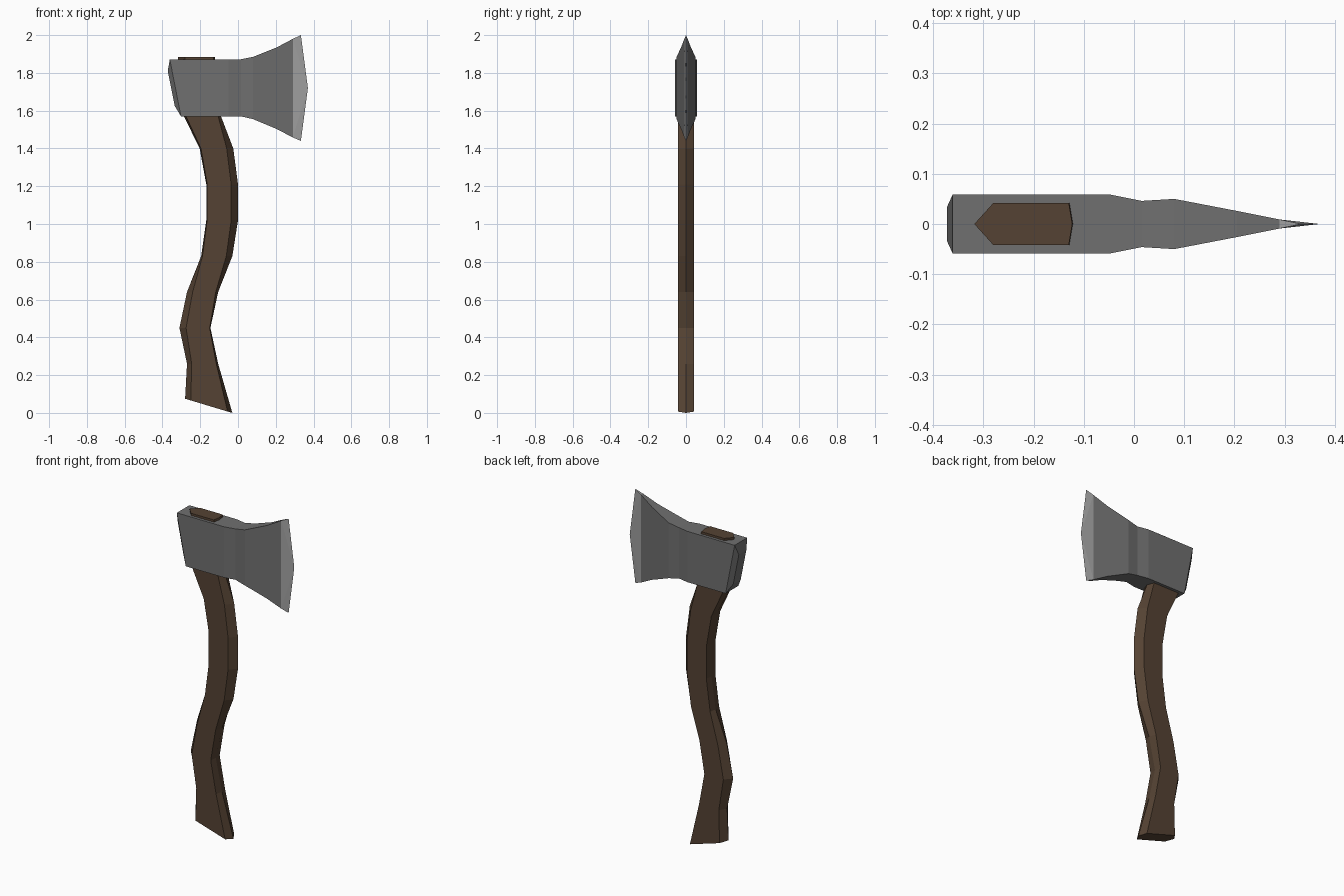
import bpy, bmesh

if "Cube" in bpy.data.objects:
    bpy.data.objects.remove(bpy.data.objects["Cube"])


def material(name, rgb):
    m = bpy.data.materials.new(name)
    m.diffuse_color = (*rgb, 1)
    m.use_nodes = True
    m.node_tree.nodes["Principled BSDF"].inputs["Base Color"].default_value = m.diffuse_color
    return m


def finish(name, bm, *mats):
    bmesh.ops.recalc_face_normals(bm, faces=bm.faces)
    me = bpy.data.meshes.new(name)
    bm.to_mesh(me)
    bm.free()
    for m in mats:
        me.materials.append(m)
    ob = bpy.data.objects.new(name, me)
    bpy.context.collection.objects.link(ob)
    return ob


def loft(bm, rings):
    """Bridge successive rings of points with quads; returns vertex rings."""
    rings = [[bm.verts.new(p) for p in r] for r in rings]
    for a, b in zip(rings, rings[1:]):
        n = len(a)
        for i in range(n):
            j = (i + 1) % n
            bm.faces.new((a[i], a[j], b[j], b[i]))
    return rings


wood = material("wood", (0.09, 0.055, 0.033))
steel = material("steel", (0.16, 0.16, 0.16))
edge_steel = material("edge_steel", (0.36, 0.36, 0.36))

# Handle: six-sided sections (z, back ridge, back flat, front flat, front ridge)
sections = [
    (0.26, -0.27, -0.245, -0.115, -0.105),
    (0.45, -0.31, -0.275, -0.150, -0.146),
    (0.64, -0.27, -0.240, -0.118, -0.105),
    (0.83, -0.195, -0.188, -0.062, -0.030),
    (1.02, -0.168, -0.163, -0.036, 0.0),
    (1.21, -0.168, -0.163, -0.036, 0.0),
    (1.40, -0.203, -0.196, -0.060, -0.025),
    (1.57, -0.286, -0.275, -0.105, -0.090),
    (1.885, -0.318, -0.280, -0.130, -0.123),
]


def hexagon(xs, zs, w=0.042):
    (a, b, c, d), (za, zb, zc, zd) = xs, zs
    return [(a, 0, za), (b, -w, zb), (c, -w, zc),
            (d, 0, zd), (c, w, zc), (b, w, zb)]


bm = bmesh.new()
rings = [hexagon((-0.28, -0.25, -0.055, -0.03), (0.075, 0.066, 0.007, 0.0))]
rings += [hexagon(s[1:], [s[0]] * 4) for s in sections]
rings = loft(bm, rings)
bm.faces.new(rings[0])
bm.faces.new(rings[-1])
finish("handle", bm, wood)

# Axe head: (top x, bottom x, half width, top z, bottom z), poll to bevel line
stations = [
    (-0.372, -0.335, 0.035, 1.81, 1.625),
    (-0.361, -0.302, 0.059, 1.872, 1.57),
    (-0.05, -0.05, 0.059, 1.872, 1.57),
    (0.015, 0.015, 0.046, 1.872, 1.57),
    (0.08, 0.08, 0.050, 1.885, 1.555),
    (0.205, 0.205, 0.026, 1.935, 1.503),
    (0.29, 0.29, 0.009, 1.98, 1.458),
]
bm = bmesh.new()
rings = loft(bm, [[(xt, -w, t), (xt, w, t), (xb, w, b), (xb, -w, b)]
                  for xt, xb, w, t, b in stations])
bm.faces.new(rings[0])

# Sharpened cutting edge
top, mid, low = [bm.verts.new(p) for p in
                 ((0.333, 0, 2.0), (0.37, 0, 1.72), (0.333, 0, 1.44))]
tr, tl, bl, br = rings[-1]
for t, b in ((tr, br), (tl, bl)):
    for tri in ((t, top, mid), (t, mid, b), (b, mid, low)):
        bm.faces.new(tri).material_index = 1
bm.faces.new((tr, tl, top)).material_index = 1
bm.faces.new((bl, br, low)).material_index = 1
finish("axe_head", bm, steel, edge_steel)
